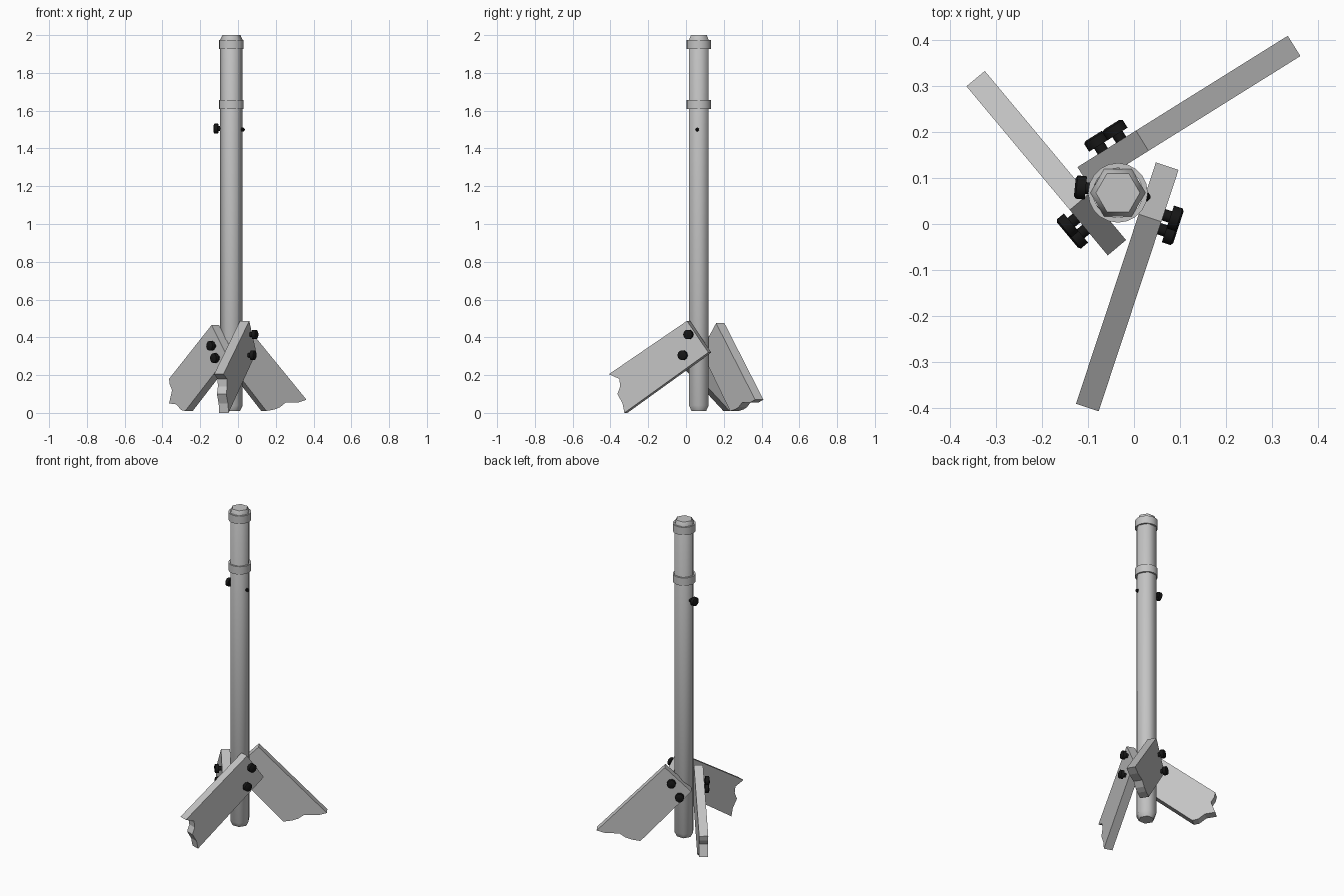
import bpy
import math
from mathutils import Vector

cube = bpy.data.objects.get("Cube")
if cube:
    bpy.data.objects.remove(cube, do_unlink=True)


def material(name, value):
    mat = bpy.data.materials.new(name)
    mat.use_nodes = True
    colour = (value, value, value, 1)
    mat.diffuse_color = colour
    mat.node_tree.nodes["Principled BSDF"].inputs["Base Color"].default_value = colour
    return mat


GREY = material("light_grey", 0.55)
BLACK = material("black", 0.008)
CENTRE = Vector((-0.035, 0.068, 0))


def make(name, verts, faces, mat, smooth=None):
    mesh = bpy.data.meshes.new(name)
    mesh.from_pydata(verts, [], faces)
    mesh.materials.append(mat)
    if smooth:
        mesh.shade_smooth()
        mesh.set_sharp_from_angle(angle=math.radians(smooth))
    obj = bpy.data.objects.new(name, mesh)
    bpy.context.collection.objects.link(obj)
    return obj


def lathe(name, profile, sides, mat, origin, axis=(0, 0, 1), closed=False, smooth=40):
    """Spin (radius, height) pairs around an axis; closed makes a tube."""
    turn = Vector((0, 0, 1)).rotation_difference(Vector(axis))
    verts, faces, n = [], [], len(profile)
    for r, h in profile:
        for k in range(sides):
            a = math.tau * k / sides
            verts.append(Vector(origin) + turn @ Vector((r * math.cos(a), r * math.sin(a), h)))
    for i in range(n if closed else n - 1):
        j = (i + 1) % n
        for k in range(sides):
            m = (k + 1) % sides
            faces.append((i * sides + k, i * sides + m, j * sides + m, j * sides + k))
    if not closed:
        faces.append(tuple(reversed(range(sides))))
        faces.append(tuple(range((n - 1) * sides, n * sides)))
    return make(name, verts, faces, mat, smooth)


def knob(name, foot, axis):
    """Thin stem with a flat round grip."""
    profile = [(0.013, -0.005), (0.013, 0.015), (0.026, 0.015), (0.026, 0.035), (0.02, 0.039)]
    lathe(name, profile, 10, BLACK, foot, axis)


def leg(name, tip, heading, outline, knobs):
    """Plank cut from a (reach, height) outline, with knobs on its outer face."""
    out = Vector((math.cos(heading), math.sin(heading), 0))
    across = Vector((out.y, -out.x, 0))
    # which face is outer: the one further from the pole axis
    base = Vector((tip[0], tip[1], 0))
    thickness = 0.052
    front = [base + out * u + Vector((0, 0, z)) for u, z in outline]
    back = [p + across * thickness for p in front]
    n = len(outline)
    faces = [tuple(range(n)), tuple(reversed(range(n, 2 * n)))]
    faces += [(i, i + n, (i + 1) % n + n, (i + 1) % n) for i in range(n)]
    make(name, front + back, faces, GREY)
    for i, (u, z) in enumerate(knobs):
        knob(f"{name}_knob_{i + 1}", base + out * u + Vector((0, 0, z)), -across)


# Six-sided pole with chamfered ends
lathe("pole", [(0.045, 0.01), (0.06, 0.04), (0.06, 1.975), (0.048, 2.0)],
      6, GREY, CENTRE, smooth=65)

# Collars
for name, low in (("top_collar", 1.926), ("lower_collar", 1.608)):
    lathe(name, [(0.054, low), (0.065, low), (0.065, low + 0.049), (0.054, low + 0.049)],
          20, GREY, CENTRE, closed=True)

# Clamp screw through the pole
knob("pole_knob", (-0.09, 0.077, 1.505), (-1, 0.1, 0))
lathe("pole_screw_tip", [(0.01, 0), (0.01, 0.012), (0.003, 0.018)], 8, BLACK,
      (0.018, 0.06, 1.5), (1, -0.1, 0))

# Splintered plank legs
leg("front_leg", (-0.077, -0.408), math.atan2(-0.949, -0.314),
    [(0, 0.205), (-0.058, 0.18), (-0.063, 0.14), (-0.047, 0.10), (-0.076, 0.05),
     (-0.086, 0), (-0.554, 0.32), (-0.435, 0.487)],
    [(-0.451, 0.415), (-0.419, 0.305)])
leg("back_left_leg", (0.335, 0.41), math.atan2(0.53, 0.849),
    [(0, 0.07), (-0.05, 0.055), (-0.13, 0.055), (-0.165, 0.03), (-0.20, 0.018),
     (-0.25, 0.01), (-0.54, 0.327), (-0.39, 0.475)],
    [(-0.428, 0.385), (-0.475, 0.30)])
leg("back_right_leg", (-0.365, 0.30), math.atan2(0.767, -0.641),
    [(0, 0.18), (-0.006, 0.15), (-0.025, 0.12), (0, 0.05), (-0.06, 0.045),
     (-0.10, 0.015), (-0.133, 0.01), (-0.48, 0.298), (-0.351, 0.465)],
    [(-0.374, 0.355), (-0.406, 0.29)])
